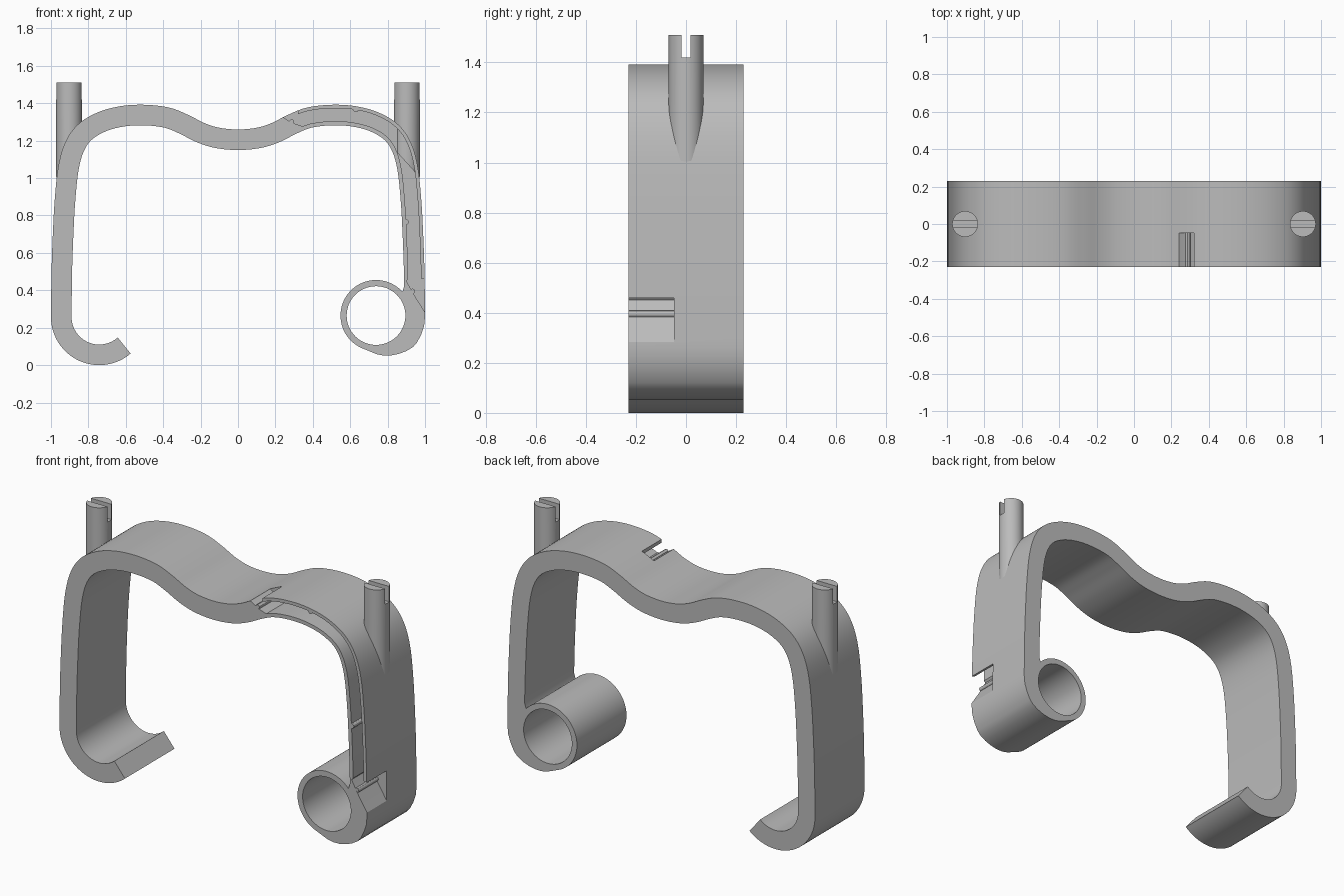
import bpy, bmesh, math
from mathutils import Vector

cube = bpy.data.objects.get("Cube")
if cube:
    bpy.data.objects.remove(cube, do_unlink=True)

HALF_DEPTH = 0.23
HALF_WALL = 0.055
POCKET_BACK = -0.047

grey = bpy.data.materials.new("plain grey")
grey.use_nodes = True
grey.diffuse_color = (0.5, 0.5, 0.5, 1)
grey.node_tree.nodes["Principled BSDF"].inputs["Base Color"].default_value = (0.5, 0.5, 0.5, 1)


def prism(name, outline, y0, y1):
    """Extrude an x-z outline along y."""
    bm = bmesh.new()
    face = bm.faces.new([bm.verts.new((x, y0, z)) for x, z in outline])
    new = bmesh.ops.extrude_face_region(bm, geom=[face])["geom"]
    bmesh.ops.translate(bm, vec=(0, y1 - y0, 0),
                        verts=[v for v in new if isinstance(v, bmesh.types.BMVert)])
    bmesh.ops.recalc_face_normals(bm, faces=bm.faces)
    mesh = bpy.data.meshes.new(name)
    bm.to_mesh(mesh)
    bm.free()
    mesh.materials.append(grey)
    obj = bpy.data.objects.new(name, mesh)
    bpy.context.collection.objects.link(obj)
    return obj


def select(obj):
    bpy.ops.object.select_all(action="DESELECT")
    obj.select_set(True)
    bpy.context.view_layer.objects.active = obj


def cut(obj, cutter):
    cutter.hide_render = True
    select(obj)
    mod = obj.modifiers.new("cut", "BOOLEAN")
    mod.operation, mod.solver, mod.object = "DIFFERENCE", "EXACT", cutter
    bpy.ops.object.modifier_apply(modifier=mod.name)
    bpy.data.objects.remove(cutter, do_unlink=True)


def smooth(obj):
    select(obj)
    bpy.ops.object.shade_smooth_by_angle(angle=math.radians(30))


def arc(cx, cz, r, start, end, n):
    angles = [math.radians(start + (end - start) * i / n) for i in range(n + 1)]
    return [Vector((cx + r * math.cos(a), cz + r * math.sin(a))) for a in angles]


def spline(points, steps=6):
    """Catmull-Rom curve through the points."""
    p = [2 * points[0] - points[1], *points, 2 * points[-1] - points[-2]]
    out = []
    for a, b, c, d in zip(p, p[1:], p[2:], p[3:]):
        for i in range(steps):
            t = i / steps
            out.append(0.5 * (2 * b + (c - a) * t + (2 * a - 5 * b + 4 * c - d) * t * t
                              + (3 * b - a - 3 * c + d) * t ** 3))
    return out + [points[-1]]


def offset(path, dist):
    """Shift a left-to-right path outwards by dist."""
    out = []
    for i, p in enumerate(path):
        t = (path[min(i + 1, len(path) - 1)] - path[max(i - 1, 0)]).normalized()
        out.append(p + dist * Vector((-t.y, t.x)))
    return out


# Middle line of the strap: right half, mirrored, with a hook at the far end
half = [(0.11, 1.215), (0.2, 1.243), (0.29, 1.288), (0.38, 1.323), (0.5, 1.337), (0.62, 1.33),
        (0.73, 1.3), (0.82, 1.245), (0.875, 1.165), (0.907, 1.05), (0.925, 0.88),
        (0.935, 0.7), (0.942, 0.5), (0.945, 0.26)]
half = [Vector(p) for p in half]
controls = [Vector((-p.x, p.y)) for p in reversed(half)] + [Vector((0, 1.205))] + half
line = spline(controls)
hook = arc(-0.742, 0.258, 0.203, 311, 180, 32)
path = hook[:-1] + line

# Strap body: outer side, rounded foot, ring and inner side in one outline
foot = [(0.995, 0.21), (0.98, 0.165), (0.957, 0.12), (0.935, 0.096), (0.9, 0.075),
        (0.86, 0.06), (0.82, 0.052), (0.78, 0.051), (0.74, 0.059)]
ring = arc(0.738, 0.265, 0.19, 245, 42, 48)
inner = [p for p in offset(path, -HALF_WALL) if p.x < 0 or p.y > 0.4]
strap = prism("strap", offset(path, HALF_WALL) + foot + ring + inner[::-1],
              -HALF_DEPTH, HALF_DEPTH)
cut(strap, prism("ring_cutter", arc(0.738, 0.265, 0.157, 0, 354.375, 63), -0.4, 0.4))

# Cable groove in the front edge, open at the top and at the side
run = [p for p in line if p.x > 0.32 and p.y > 0.46]
side_exit = [(0.9, 0.45), (0.925, 0.405), (0.945, 0.37), (1.03, 0.235), (1.03, 0.45)]
top_exit = [(0.32, 1.43), (0.23, 1.43), (0.23, 1.332), (0.29, 1.295)]
groove = offset(run, -0.033) + side_exit + offset(run, 0.036)[::-1] + top_exit
cut(strap, prism("groove_cutter", groove, -0.4, POCKET_BACK))
smooth(strap)

# Small gripping ribs in the groove
for name, x, z in (("top_exit_rib", 0.287, 1.3), ("upper_rib", 0.63, 1.366),
                   ("side_rib", 0.9, 0.765), ("side_exit_rib", 0.932, 0.395)):
    smooth(prism(name, arc(x, z, 0.014, 0, 330, 11), -HALF_DEPTH + 0.001, POCKET_BACK + 0.01))

# Slotted pegs, their feet slanted to stay buried in the strap
for name, side in (("left_peg", 1), ("right_peg", -1)):
    bpy.ops.mesh.primitive_cylinder_add(vertices=48, radius=0.069, depth=0.51,
                                        location=(0, 0, 0))
    peg = bpy.context.object
    peg.name = name
    for v in peg.data.vertices:
        v.co.z = 1.51 if v.co.z > 0 else 1.08 - side * v.co.x * 1.1
        v.co.x += side * 0.903
    peg.data.materials.append(grey)
    bpy.ops.mesh.primitive_cube_add(size=1, location=(side * 0.903, 0, 1.52))
    slot = bpy.context.object
    slot.scale = (0.3, 0.036, 0.2)
    cut(peg, slot)
    smooth(peg)
